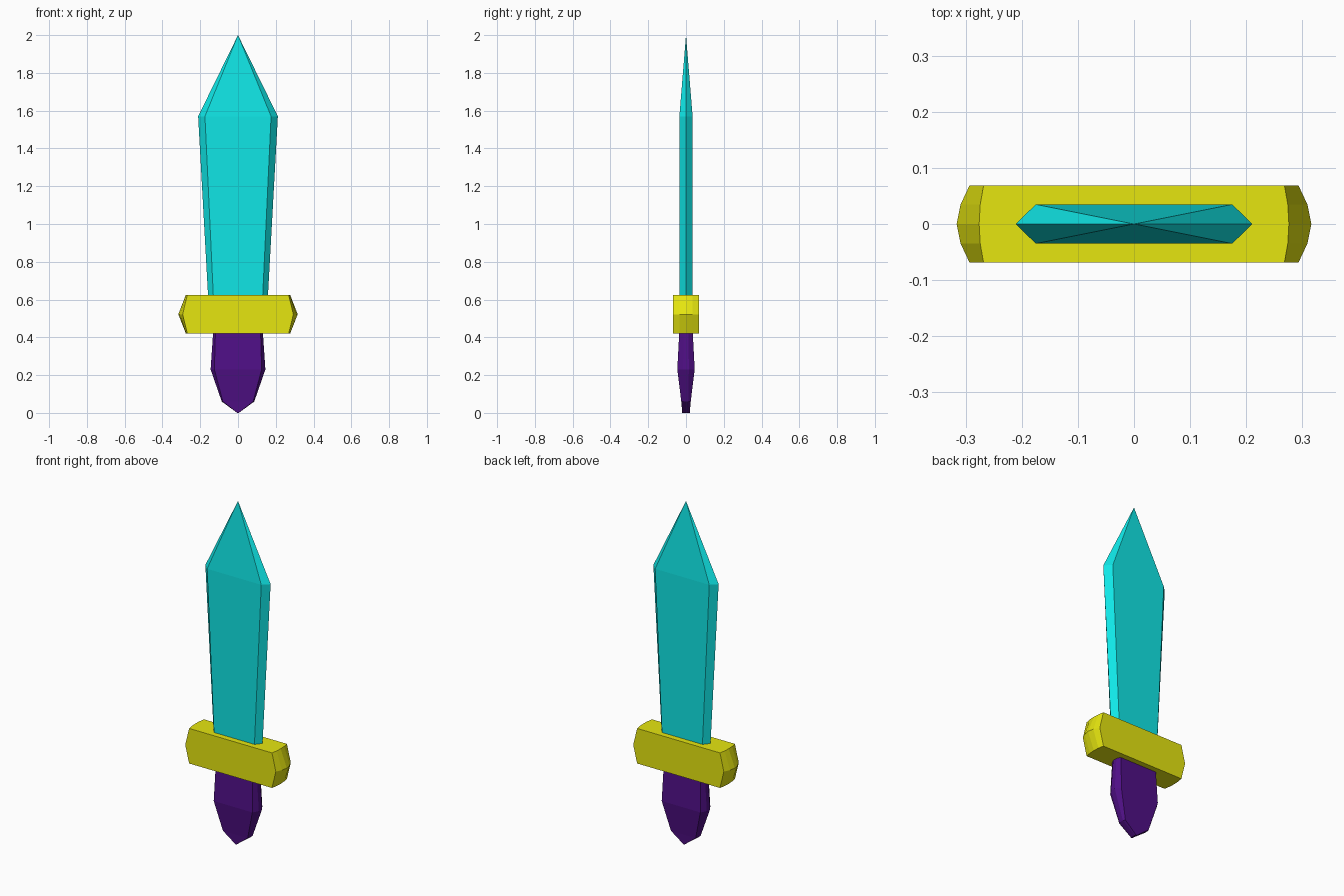
import bpy

if "Cube" in bpy.data.objects:
    bpy.data.objects.remove(bpy.data.objects["Cube"])


def material(name, rgb):
    m = bpy.data.materials.new(name)
    m.diffuse_color = (*rgb, 1.0)
    m.use_nodes = True
    m.node_tree.nodes["Principled BSDF"].inputs["Base Color"].default_value = m.diffuse_color
    return m


def loft(name, rings, mat, tip=None):
    """Join equal-sized rings into a closed solid, optionally ending in a point."""
    n = len(rings[0])
    verts = [p for r in rings for p in r]
    faces = [tuple(reversed(range(n)))]
    for k in range(len(rings) - 1):
        for i in range(n):
            j = (i + 1) % n
            faces.append((k * n + i, k * n + j, (k + 1) * n + j, (k + 1) * n + i))
    top = (len(rings) - 1) * n
    if tip:
        verts.append(tip)
        faces += [(top + i, top + (i + 1) % n, len(verts) - 1) for i in range(n)]
    else:
        faces.append(tuple(range(top, top + n)))
    me = bpy.data.meshes.new(name)
    me.from_pydata(verts, [], faces)
    me.materials.append(mat)
    ob = bpy.data.objects.new(name, me)
    bpy.context.collection.objects.link(ob)
    return ob


cyan = material("cyan", (0.005, 0.79, 0.79))
yellow = material("yellow", (0.79, 0.79, 0.005))
purple = material("purple", (0.08, 0.005, 0.24))


# Blade: hexagonal section widening upward, then a point
def hexagon(z, outer, inner, y):
    return [(outer, 0, z), (inner, y, z), (-inner, y, z),
            (-outer, 0, z), (-inner, -y, z), (inner, -y, z)]


loft("blade", [hexagon(0.52, 0.153, 0.126, 0.035),
               hexagon(1.57, 0.211, 0.175, 0.035)], cyan, tip=(0, 0, 2.0))


# Crossguard: bar with ends bulging in both height and depth
def guard_ring(z, xs):
    ys = (-0.069, -0.035, 0, 0.035, 0.069)
    right = [(x, y, z) for x, y in zip(xs, ys)]
    return right + [(-x, y, z) for x, y, z in reversed(right)]


end = (0.268, 0.274, 0.276, 0.274, 0.268)
bulge = (0.293, 0.309, 0.316, 0.309, 0.293)
loft("crossguard", [guard_ring(0.42, end), guard_ring(0.522, bulge),
                    guard_ring(0.625, end)], yellow)


# Grip: eight-sided taper closing to a ridge at the bottom
def octagon(z, outer, inner, y, side):
    return [(outer, -side, z), (outer, side, z), (inner, y, z), (-inner, y, z),
            (-outer, side, z), (-outer, -side, z), (-inner, -y, z), (inner, -y, z)]


loft("grip", [octagon(0.0, 0.004, 0.003, 0.02, 0.012),
              octagon(0.06, 0.086, 0.08, 0.025, 0.012),
              octagon(0.23, 0.145, 0.125, 0.046, 0.015),
              octagon(0.48, 0.128, 0.118, 0.033, 0.013)], purple)
